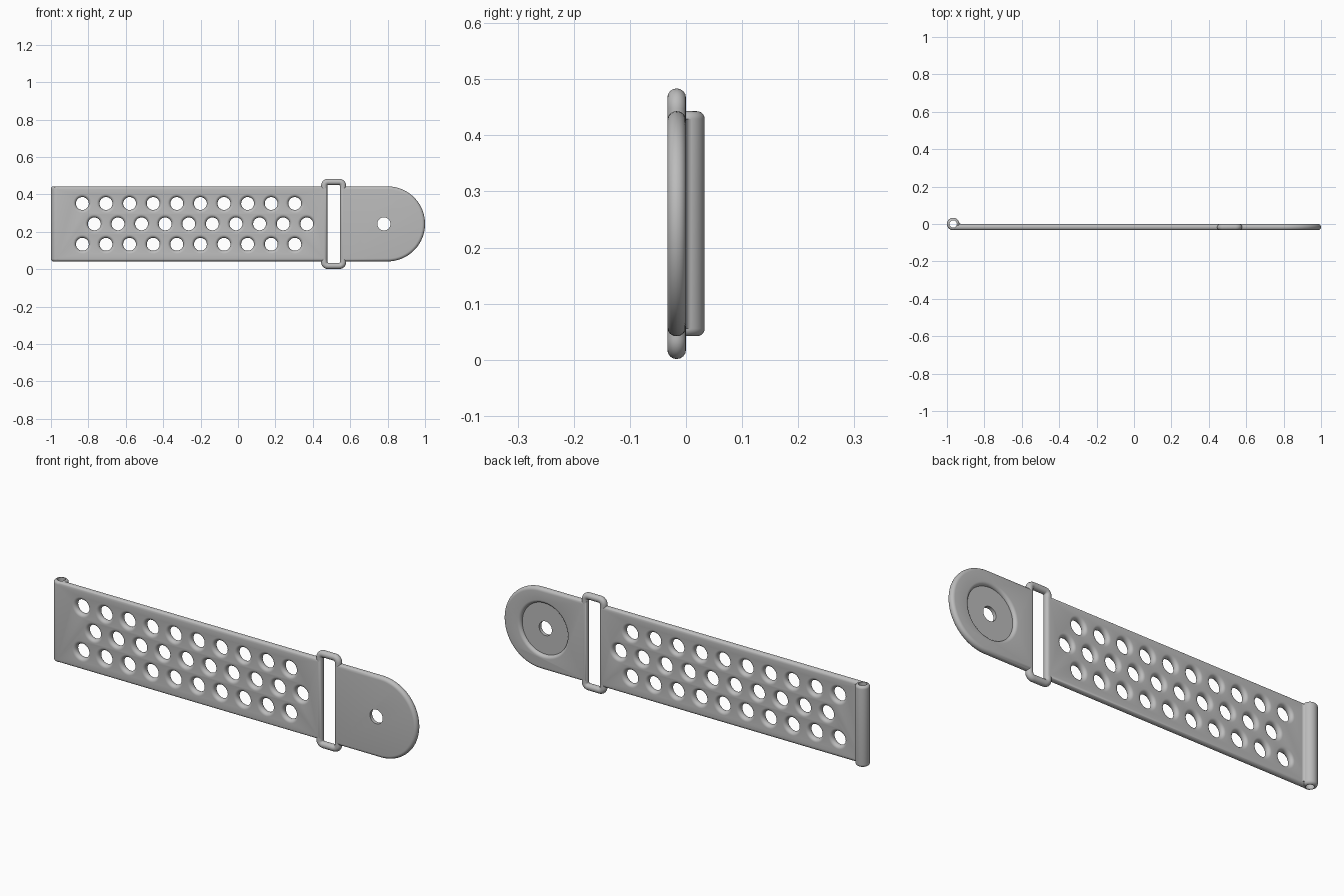
import bpy, bmesh, math
from math import sin, cos, pi

if "Cube" in bpy.data.objects:
    bpy.data.objects.remove(bpy.data.objects["Cube"])

ZC = 0.2425          # centre height of the strap
HALF = 0.2005        # half width of the strap
R = 0.0167           # half thickness, also the edge rounding
YC = -R
TUBE_X, TUBE_R, BORE_R = -0.967, 0.0333, 0.0195

grey = bpy.data.materials.new("grey rubber")
grey.diffuse_color = (0.5, 0.5, 0.5, 1)
grey.use_nodes = True
grey.node_tree.nodes["Principled BSDF"].inputs["Base Color"].default_value = grey.diffuse_color


def arc(cx, cy, r, a0, a1, n):
    return [(cx + r * cos(a0 + (a1 - a0) * i / n), cy + r * sin(a0 + (a1 - a0) * i / n))
            for i in range(n + 1)]


def circle(cx, cy, r, n=32):
    return arc(cx, cy, r, 0, 2 * pi, n)[:-1]


def activate(ob):
    bpy.ops.object.select_all(action='DESELECT')
    ob.select_set(True)
    bpy.context.view_layer.objects.active = ob


def smooth(ob):
    activate(ob)
    bpy.ops.object.shade_smooth_by_angle(angle=math.radians(35))


def outline_mesh(name, loops, extrude, bevel, loc, rot):
    """Filled flat outlines, extruded and rounded, as a welded mesh."""
    cu = bpy.data.curves.new(name, 'CURVE')
    cu.dimensions, cu.fill_mode = '2D', 'BOTH'
    cu.extrude, cu.bevel_depth, cu.bevel_resolution = extrude, bevel, 5
    for pts in loops:
        sp = cu.splines.new('POLY')
        sp.points.add(len(pts) - 1)
        for p, (x, y) in zip(sp.points, pts):
            p.co = (x, y, 0, 1)
        sp.use_cyclic_u = True
    ob = bpy.data.objects.new(name, cu)
    bpy.context.collection.objects.link(ob)
    ob.location, ob.rotation_euler = loc, rot
    activate(ob)
    bpy.ops.object.convert(target='MESH')
    ob = bpy.context.object
    bm = bmesh.new()
    bm.from_mesh(ob.data)
    bmesh.ops.remove_doubles(bm, verts=bm.verts, dist=1e-5)
    bmesh.ops.recalc_face_normals(bm, faces=bm.faces)
    bm.to_mesh(ob.data)
    bm.free()
    ob.data.materials.clear()
    ob.data.materials.append(grey)
    return ob


def lathe(name, profile, loc, rot=(0, 0, 0), n=48, closed=False):
    """Revolve (radius, height) points round the local z axis."""
    bm = bmesh.new()
    rings = []
    for r, z in profile:
        rings.append([bm.verts.new((r * cos(2 * pi * i / n), r * sin(2 * pi * i / n), z))
                      for i in range(n)])
    pairs = list(zip(rings, rings[1:]))
    if closed:
        pairs.append((rings[-1], rings[0]))
    else:
        bm.faces.new(rings[0])
        bm.faces.new(rings[-1])
    for a, b in pairs:
        for i in range(n):
            j = (i + 1) % n
            bm.faces.new((a[i], a[j], b[j], b[i]))
    bmesh.ops.recalc_face_normals(bm, faces=bm.faces)
    me = bpy.data.meshes.new(name)
    bm.to_mesh(me)
    bm.free()
    me.materials.append(grey)
    ob = bpy.data.objects.new(name, me)
    bpy.context.collection.objects.link(ob)
    ob.location, ob.rotation_euler = loc, rot
    return ob


def cut(ob, cutter):
    activate(ob)
    m = ob.modifiers.new("cut", 'BOOLEAN')
    m.operation, m.solver, m.object = 'DIFFERENCE', 'EXACT', cutter
    bpy.ops.object.modifier_apply(modifier=m.name)
    bpy.data.objects.remove(cutter)


UP = (pi / 2, 0, 0)
b = R - 0.0004       # outlines are drawn inset by this rounding
h = HALF - b

# Perforated band: three staggered rows of round-edged holes
band = [[(TUBE_X, -h), (0.461, -h), (0.461, h), (TUBE_X, h)]]
for row, x0 in ((0.109, -0.832), (0, -0.768), (-0.109, -0.832)):
    band += [circle(x0 + 0.1262 * i, row, 0.0345 + b) for i in range(10)]
strap = outline_mesh("perforated_band", band, R - b, b, (0, YC, ZC), UP)
cut(strap, lathe("bore_cutter", [(BORE_R, -0.3), (BORE_R, 0.3)], (TUBE_X, 0, ZC)))
smooth(strap)

# Rounded tail with a recessed seat and a through hole
tail_pts = [(0.5615, -h)] + arc(0.7995, 0, h, -pi / 2, pi / 2, 48) + [(0.5615, h)]
tail = outline_mesh("tail", [tail_pts], R - b, b, (0, YC, ZC), UP)
seat = [(0.035, -0.06), (0.035, -0.016)]
seat += [(0.143 - 0.016 * cos(t * pi / 12), -0.016 + 0.016 * sin(t * pi / 12)) for t in range(7)]
seat += [(0.145, 0.02)]
cut(tail, lathe("seat_cutter", seat, (0.78, 0, ZC), (-pi / 2, 0, 0)))
smooth(tail)

# Hinge tube along the left end, with rounded rims and an open bore
f = TUBE_R - BORE_R
rim = [(BORE_R + f * cos(t * pi / 12), HALF - f + f * sin(t * pi / 12)) for t in range(7)]
tube = lathe("hinge_tube", rim + [(r, -z) for r, z in reversed(rim)], (TUBE_X, 0, ZC), closed=True)
smooth(tube)

# Small fillet between the tube and the band
fr = 0.012
d = math.sqrt((TUBE_R + fr) ** 2 - fr ** 2)
a0 = math.atan2(-fr, -d)
fil = arc(TUBE_X + d, fr, fr, a0, -pi / 2, 8) + [(TUBE_X + d, -0.004), (TUBE_X + 0.027, -0.004)]
smooth(outline_mesh("hinge_fillet", [fil], HALF - f, 0, (0, 0, ZC), (0, 0, 0)))

# Keeper loop: round bar bent into a tall rounded rectangle
x0, x1, zt, cr = 0.461, 0.5615, 0.2245, 0.02
path = []
for cx, cz, a in ((x1 - cr, zt - cr, 0), (x0 + cr, zt - cr, pi / 2),
                  (x0 + cr, cr - zt, pi), (x1 - cr, cr - zt, 1.5 * pi)):
    path += arc(cx, cz, cr, a, a + pi / 2, 8)
cu = bpy.data.curves.new("keeper_loop", 'CURVE')
cu.dimensions, cu.bevel_depth, cu.bevel_resolution = '3D', R, 6
sp = cu.splines.new('POLY')
sp.points.add(len(path) - 1)
for p, (x, z) in zip(sp.points, path):
    p.co = (x, YC, ZC + z, 1)
sp.use_cyclic_u = True
cu.materials.append(grey)
loop = bpy.data.objects.new("keeper_loop", cu)
bpy.context.collection.objects.link(loop)
activate(loop)
bpy.ops.object.convert(target='MESH')
smooth(bpy.context.object)
